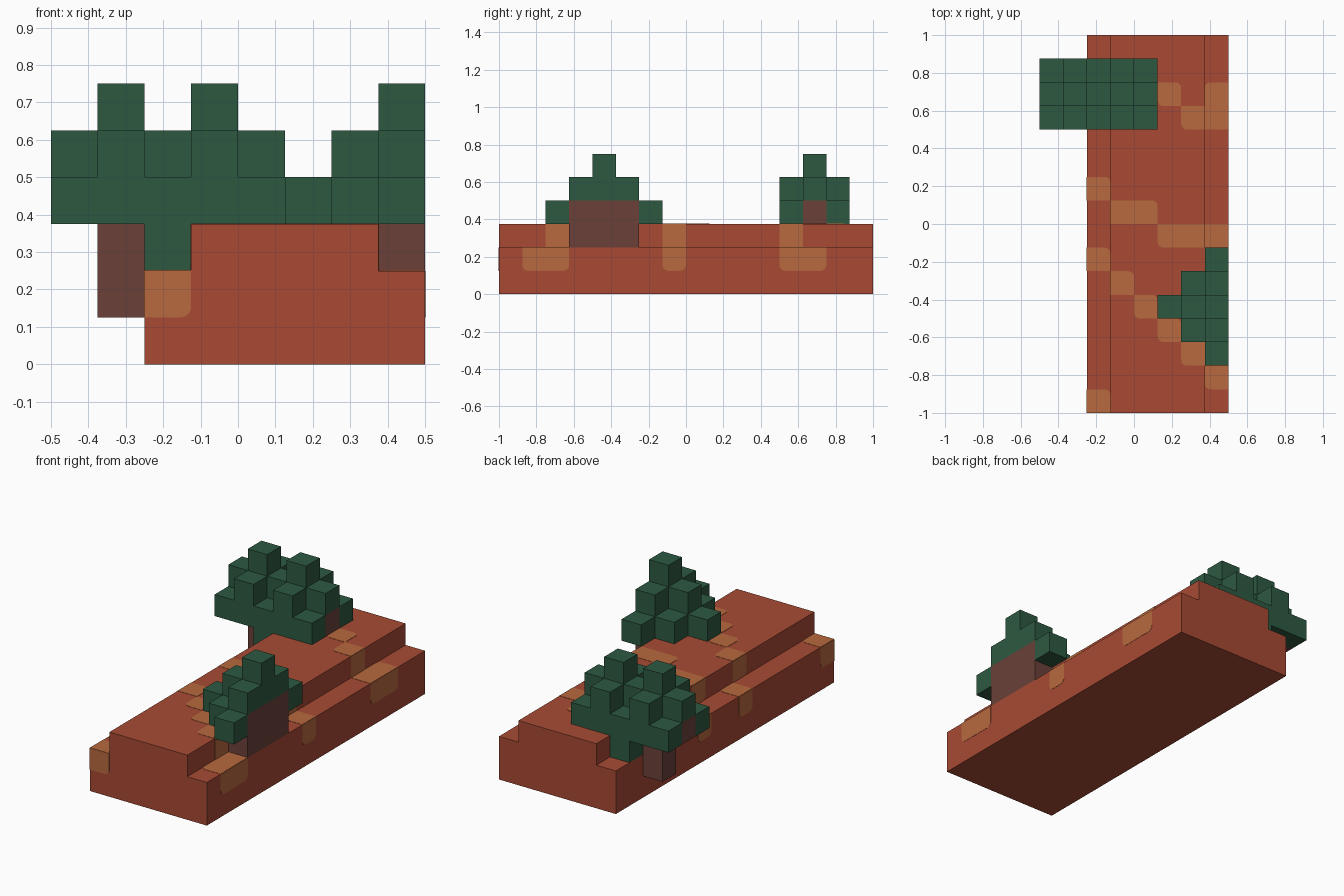
import bpy, bmesh, math
from mathutils import Vector

cube = bpy.data.objects.get("Cube")
if cube:
    bpy.data.objects.remove(cube, do_unlink=True)

S = 0.125  # grid step


def material(name, rgb):
    lin = [((c / 255 + 0.055) / 1.055) ** 2.4 for c in rgb] + [1.0]
    m = bpy.data.materials.new(name)
    m.diffuse_color = lin
    m.use_nodes = True
    bsdf = m.node_tree.nodes["Principled BSDF"]
    bsdf.inputs["Base Color"].default_value = lin
    bsdf.inputs["Roughness"].default_value = 0.9
    return m


RED = material("red_clay", (168, 74, 52))
ORANGE = material("orange_sand", (184, 105, 62))
GREEN = material("leaf_green", (45, 89, 65))
BROWN = material("bark_brown", (107, 64, 57))


def finish(name, bm, mat):
    bmesh.ops.recalc_face_normals(bm, faces=bm.faces)
    me = bpy.data.meshes.new(name)
    bm.to_mesh(me)
    bm.free()
    me.materials.append(mat)
    ob = bpy.data.objects.new(name, me)
    bpy.context.collection.objects.link(ob)
    return ob


def cells(x0, x1, y0, y1, z0, z1):
    """Grid cells filling a box given in model units."""
    r = [range(round(a / S), round(b / S)) for a, b in ((x0, x1), (y0, y1), (z0, z1))]
    return {(x, y, z) for x in r[0] for y in r[1] for z in r[2]}


def blocks(name, filled, mat):
    """Outer skin of a cluster of grid cells."""
    bm = bmesh.new()
    for c in filled:
        for axis in range(3):
            for side in (0, 1):
                n = list(c)
                n[axis] += 2 * side - 1
                if tuple(n) in filled:
                    continue
                a, b = (axis + 1) % 3, (axis + 2) % 3
                quad = []
                for da, db in ((0, 0), (1, 0), (1, 1), (0, 1)):
                    p = list(c)
                    p[axis] += side
                    p[a] += da
                    p[b] += db
                    quad.append(bm.verts.new(Vector(p) * S))
                bm.faces.new(quad if side else quad[::-1])
    bmesh.ops.remove_doubles(bm, verts=bm.verts, dist=1e-4)
    return finish(name, bm, mat)


# Stepped ground: a profile extruded along y
path = [(-0.25, 0.125), (-0.25, 0.25), (-0.125, 0.25), (-0.125, 0.375),
        (0, 0.375), (0.125, 0.375), (0.25, 0.375), (0.375, 0.375),
        (0.375, 0.25), (0.5, 0.25), (0.5, 0.125)]
outline = [(-0.25, 0), path[1], path[2], path[3], path[7], path[8], path[9], (0.5, 0)]
bm = bmesh.new()
face = bm.faces.new([bm.verts.new((x, -1, z)) for x, z in outline])
ext = bmesh.ops.extrude_face_region(bm, geom=[face])
bmesh.ops.translate(bm, vec=(0, 2, 0),
                    verts=[g for g in ext["geom"] if isinstance(g, bmesh.types.BMVert)])
finish("stepped_ground", bm, RED)


def plate(bm, origin, e1, e2, normal, rounded, r=0.03, thick=0.0015):
    """Thin square plate; corners in the set 'rounded' get an arc."""
    pts = []
    for i, (s, t) in enumerate(((0, 0), (1, 0), (1, 1), (0, 1))):
        if (s, t) not in rounded:
            pts.append((s * S, t * S))
            continue
        cx, cy = (r if s == 0 else S - r), (r if t == 0 else S - r)
        for k in range(5):
            a = math.pi + i * math.pi / 2 + k * math.pi / 8
            pts.append((cx + r * math.cos(a), cy + r * math.sin(a)))
    base = [origin + e1 * s + e2 * t for s, t in pts]
    low = [bm.verts.new(p) for p in base]
    top = [bm.verts.new(p + normal * thick) for p in base]
    n = len(base)
    bm.faces.new(top)
    bm.faces.new(low[::-1])
    for i in range(n):
        j = (i + 1) % n
        bm.faces.new((low[i], low[j], top[j], top[i]))


# Sandy trails: cells (step along the profile, row along y)
trail = {(0, 0), (1, 0), (0, 6), (1, 6), (2, 5), (3, 5), (4, 4), (5, 3), (6, 2), (7, 2),
         (8, 1), (8, 2), (9, 1), (9, 2),
         (0, 9), (1, 9), (2, 8), (3, 8), (4, 8), (5, 7), (6, 7), (7, 7), (8, 7), (9, 7),
         (9, 12), (9, 13), (8, 12), (8, 13), (7, 12), (6, 12), (5, 13), (4, 14)}
joined = trail | {(0, -1), (1, -1)}  # the trail wraps over the front edge
bm = bmesh.new()
Y = Vector((0, 1, 0))
for u, v in trail:
    (x0, z0), (x1, z1) = path[u], path[u + 1]
    d = Vector((x1 - x0, 0, z1 - z0)).normalized()
    free = set()
    for s in (0, 1):
        for t in (0, 1):
            du, dv = 2 * s - 1, 2 * t - 1
            if not joined & {(u + du, v), (u, v + dv), (u + du, v + dv)}:
                free.add((s, t))
    plate(bm, Vector((x0, -1 + v * S, z0)), d, Y, Vector((-d.z, 0, d.x)), free)
plate(bm, Vector((-0.25, -1, 0.125)), Vector((1, 0, 0)), Vector((0, 0, 1)), -Y, {(1, 0)})
finish("sandy_trails", bm, ORANGE)

# Rear tree: hanging trunk with a crossbar, overhanging the ground
trunk = cells(-0.375, -0.25, 0.625, 0.75, 0.125, 0.375) | cells(-0.5, 0.125, 0.625, 0.75, 0.375, 0.5)
leaves = cells(-0.5, 0.125, 0.625, 0.75, 0.5, 0.625)
for y in (0.5, 0.75):
    leaves |= cells(-0.5, 0.125, y, y + S, 0.375, 0.5)
    leaves |= cells(-0.25, -0.125, y, y + S, 0.25, 0.375)
    for x in (-0.375, -0.125):
        leaves |= cells(x, x + S, y, y + S, 0.5, 0.625)
for x in (-0.375, -0.125):
    leaves |= cells(x, x + S, 0.625, 0.75, 0.625, 0.75)
blocks("rear_tree_trunk", trunk, BROWN)
blocks("rear_tree_leaves", leaves, GREEN)

# Front tree: half pyramid of leaves around a wide trunk
trunk = cells(0.375, 0.5, -0.625, -0.25, 0.25, 0.5)
leaves = set()
for layer in range(3):
    z = 0.375 + layer * S
    for i in range(3 - layer):
        half = (2 - layer - i) * S
        x = 0.375 - i * S
        leaves |= cells(x, x + S, -0.5 - half, -0.375 + half, z, z + S)
blocks("front_tree_trunk", trunk, BROWN)
blocks("front_tree_leaves", leaves - trunk, GREEN)
